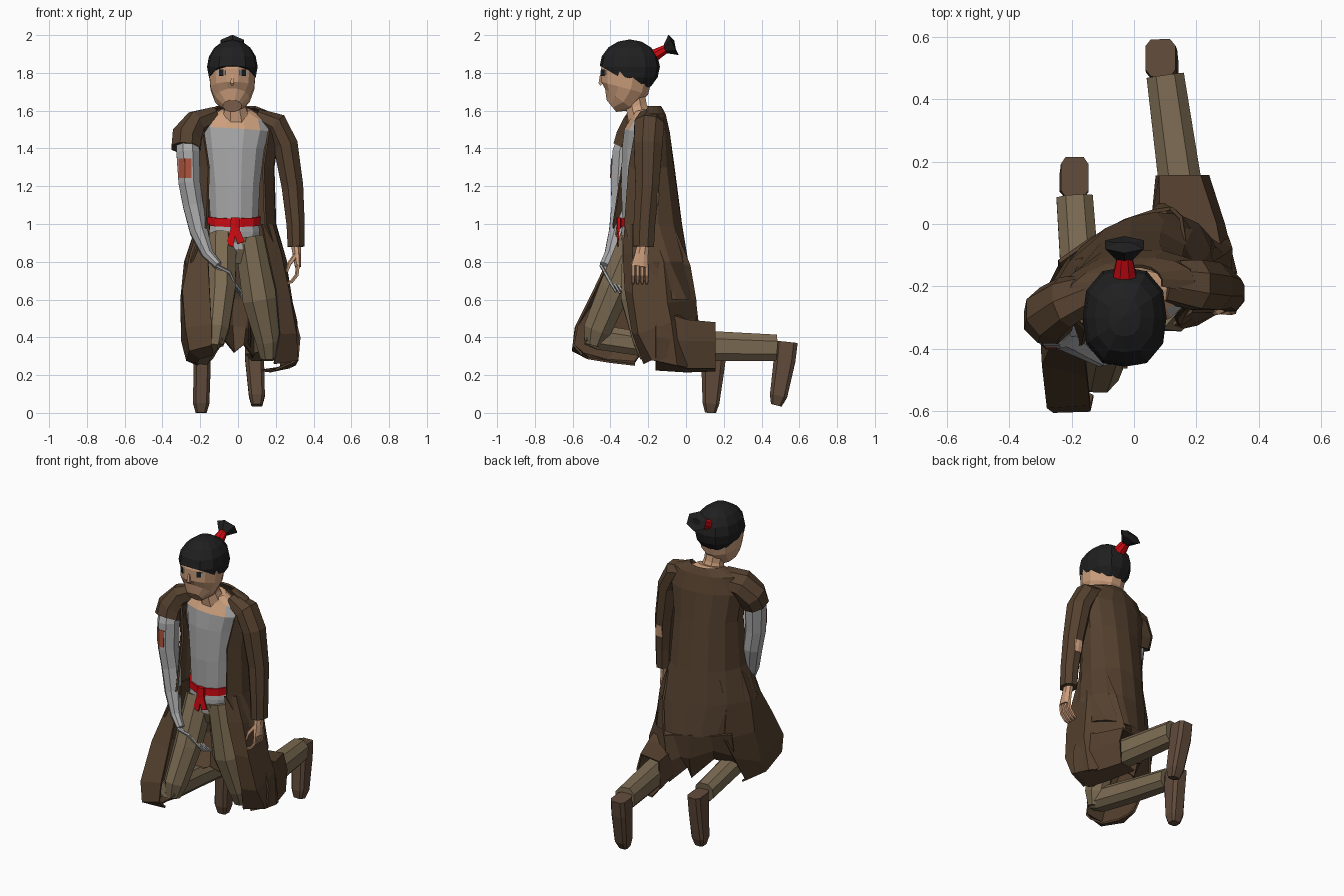
import bpy, bmesh, math
from mathutils import Vector as V
from mathutils.bvhtree import BVHTree


def mat(name, *c):
    m = bpy.data.materials.new(name)
    m.diffuse_color = (*c, 1)
    return m


COAT = mat("coat brown", .09, .052, .028)
BOOT = mat("boot brown", .115, .068, .042)
KHAKI = mat("khaki", .2, .148, .085)
GREY = mat("shirt grey", .4, .4, .4)
SKIN = mat("skin", .6, .34, .2)
HAIR = mat("hair black", .014, .014, .014)
RED = mat("red cloth", .62, .003, .006)
RUST = mat("rust patch", .4, .085, .045)
geo = {}


def build(name, verts, faces, *mats, rule=None, thick=0):
    me = bpy.data.meshes.new(name)
    me.from_pydata([tuple(v) for v in verts], [], faces)
    for m in mats:
        me.materials.append(m)
    bm = bmesh.new()
    bm.from_mesh(me)
    bmesh.ops.recalc_face_normals(bm, faces=bm.faces[:])
    if rule:
        for f in bm.faces:
            f.material_index = rule(f.calc_center_median())
    bm.to_mesh(me)
    bm.free()
    ob = bpy.data.objects.new(name, me)
    bpy.context.collection.objects.link(ob)
    if thick:
        s = ob.modifiers.new("thickness", "SOLIDIFY")
        s.thickness, s.offset = thick, 0
    geo[name] = ([V(v) for v in verts], faces)
    return ob


def tube(name, path, *mats, n=8, phase=0.5, p=1, rule=None):
    """Closed loft through rings (x, y, z, rx, ry) square to the path; p < 1 squares the ring."""
    pts = [V(q[:3]) for q in path]
    verts, k = [], len(path)
    for i, q in enumerate(path):
        t = (pts[min(i + 1, k - 1)] - pts[max(i - 1, 0)]).normalized()
        u = V((1, 0, 0))
        u = (u - t * u.dot(t)).normalized()
        w = t.cross(u)
        for j in range(n):
            a = 2 * math.pi * (j + phase) / n
            c, s = (math.copysign(abs(f) ** p, f) for f in (math.cos(a), math.sin(a)))
            verts.append(pts[i] + u * q[3] * c + w * q[-1] * s)
    faces = [(i * n + j, i * n + (j + 1) % n, (i + 1) * n + (j + 1) % n, (i + 1) * n + j)
             for i in range(k - 1) for j in range(n)]
    faces += [tuple(range(n)), tuple(range((k - 1) * n, k * n))]
    return build(name, verts, faces, *mats, rule=rule)


def sheet(name, rows, m, thick=.012):
    n = len(rows[0])
    faces = [(i * n + j, i * n + j + 1, (i + 1) * n + j + 1, (i + 1) * n + j)
             for i in range(len(rows) - 1) for j in range(n - 1)]
    return build(name, [q for r in rows for q in r], faces, m, thick=thick)


def decal(name, target, x, z, w, h, side, m, lift=.004):
    """Thin plate laid on a part, seen from front (-1) or back (+1)."""
    tree = BVHTree.FromPolygons(*geo[target])
    rows = []
    for k in (-.5, 0, .5):
        row = []
        for j in (-.5, 0, .5):
            hit = tree.ray_cast(V((x + j * w, side * 2, z + k * h)), V((0, -side, 0)))[0]
            row.append(hit + V((0, side * lift, 0)))
        rows.append(row)
    return sheet(name, rows, m, .003)


# Head, nose and eyes
HX = -.03
tube("head", [(HX, y, z, a, b) for z, y, a, b in (
    (1.625, -.395, .05, .042), (1.66, -.352, .095, .098), (1.72, -.325, .12, .134),
    (1.80, -.315, .127, .143), (1.87, -.30, .122, .134), (1.93, -.30, .07, .08))], SKIN, n=12)
tube("nose", [(HX, -.45, 1.79, .008, .008), (HX, -.455, 1.745, .014, .011),
              (HX, -.45, 1.735, .01, .006)], SKIN, n=4)
for s, x in (("right", -.088), ("left", .03)):
    decal(s + "_eye_white", "head", x, 1.80, .04, .024, -1, GREY)
    decal(s + "_pupil", "head", x, 1.80, .022, .034, -1, HAIR, .007)

# Hair cap: squared-off ellipsoid cut by a sloping hairline
bm = bmesh.new()
bmesh.ops.create_uvsphere(bm, u_segments=12, v_segments=8, radius=1)
for v in bm.verts:
    x, y, z = v.co
    r = math.hypot(x, y)
    f = math.sqrt(r / (x ** 4 + y ** 4) ** .25) if r > .01 else 1
    v.co = V((HX + x * f * .134, -.298 + y * f * .16, 1.832 + z * .145))
bmesh.ops.bisect_plane(bm, geom=bm.verts[:] + bm.edges[:] + bm.faces[:], plane_co=(0, -.46, 1.84),
                       plane_no=(0, .15, .26), clear_inner=True)
bmesh.ops.holes_fill(bm, edges=[e for e in bm.edges if e.is_boundary], sides=0)
me = bpy.data.meshes.new("hair_cap")
me.materials.append(HAIR)
bm.to_mesh(me)
bm.free()
bpy.context.collection.objects.link(bpy.data.objects.new("hair_cap", me))
tube("hair_tie", [(HX, -.175, 1.888, .042, .036), (HX, -.105, 1.928, .026, .024)], RED)
tube("topknot", [(HX, -.115, 1.92, .026, .018), (HX, -.066, 1.948, .072, .06),
                 (HX, -.06, 1.948, .03, .02)], HAIR, n=6)

# Neck and torso; the neckline is bare skin
tube("neck", [(-.025, -.28, 1.72, .062, .06), (-.015, -.262, 1.62, .06, .06),
              (-.01, -.24, 1.54, .085, .07)], SKIN)
tube("torso", [(x, y, z, a, b) for z, x, y, a, b in (
    (.86, -.01, -.25, .12, .09), (.95, -.02, -.245, .14, .1), (1.02, -.02, -.24, .132, .1),
    (1.2, -.02, -.235, .14, .112), (1.4, -.02, -.23, .165, .112), (1.5, -.015, -.23, .187, .1),
    (1.56, -.01, -.22, .165, .075), (1.605, -.01, -.23, .08, .055))], GREY, SKIN, n=12,
    rule=lambda c: int(c.z > 1.5 and abs(c.x + .015) < .13))
belt = tube("belt", [(-.02, -.24, .985, .143, .108), (-.02, -.24, 1.03, .143, .108)], RED, n=12)
for v in belt.data.vertices:
    v.co.z += .1 * (v.co.y + .34)
tube("belt_knot", [(-.015, -.355, 1.035, .026, .014), (-.015, -.355, .975, .03, .014)], RED, n=6)
for s, x, z in (("right", -.045, .885), ("left", .015, .9)):
    tube(s + "_belt_tail", [(-.017, -.355, 1.0, .02, .006), (x, -.362, z, .028, .006)], RED, n=4)

# Legs and boots
tube("pelvis", [(-.015, -.25, .93, .142, .1), (-.015, -.25, .86, .13, .09),
                (-.01, -.25, .79, .06, .06)], KHAKI)
tube("right_thigh", [(-.085, -.26, .93, .085, .095), (-.09, -.38, .65, .082, .09),
                     (-.112, -.47, .44, .068, .08), (-.12, -.49, .36, .045, .05)], KHAKI)
tube("right_shin", [(-.13, -.53, .41, .05, .05), (-.14, -.46, .40, .065, .07),
                    (-.17, -.2, .36, .066, .068), (-.19, .085, .315, .062, .062)], KHAKI, p=.8)
tube("left_thigh", [(.06, -.25, .93, .085, .095), (.115, -.26, .6, .098, .09),
                    (.16, -.215, .38, .07, .07), (.165, -.2, .29, .05, .045)], KHAKI)
tube("left_shin", [(.165, -.22, .35, .06, .06), (.152, .1, .355, .074, .085),
                   (.1, .475, .345, .064, .074)], KHAKI, p=.8)
tube("left_boot", [(.085, .532, .375, .05, .062), (.088, .522, .28, .052, .06),
                   (.1, .49, .09, .044, .048), (.1, .478, .04, .03, .03)], BOOT, p=.5)
tube("right_boot", [(-.19, .15, .33, .046, .068), (-.19, .143, .24, .047, .064),
                    (-.195, .132, .05, .045, .046), (-.195, .13, 0, .03, .03)], BOOT, p=.5)

# Right arm in a grey sleeve, with fingers hooked over the thigh
tube("right_arm", [(-.27, -.3, 1.47, .06, .06), (-.265, -.325, 1.38, .066, .07),
                   (-.258, -.335, 1.22, .062, .068), (-.238, -.335, 1.1, .058, .064),
                   (-.208, -.36, .96, .05, .052), (-.16, -.4, .84, .032, .034),
                   (-.105, -.43, .78, .022, .03)], GREY)
decal("arm_patch", "right_arm", -.28, 1.295, .066, .105, -1, RUST)
for i in range(4):
    y, z = -.45 + i * .022, .78 - i * .008
    tube(f"right_finger_{i}", [(-.115, y, z, .009, .009), (-.045, y + .02, z - .035, .009, .009),
                               (-.02, y + .05, z - .09, .008, .008),
                               (.02, y + .08, z - .14, .006, .006)], GREY, n=5)

# Left hand
tube("left_hand", [(.305, -.225, .9, .028, .034), (.312, -.235, .84, .024, .038),
                   (.318, -.245, .775, .018, .048)], SKIN)
for i in range(4):
    y = -.28 + i * .024
    tube(f"left_finger_{i}", [(.318, y, .785, .011, .012), (.312, y, .73, .011, .012),
                              (.285, y, .695, .01, .01), (.262, y, .685, .007, .007)], SKIN, n=5)
tube("left_thumb", [(.31, -.26, .84, .014, .014), (.272, -.28, .79, .012, .012),
                    (.258, -.285, .745, .007, .007)], SKIN, n=5)

# Sleeves
tube("left_sleeve", [(.1, -.185, 1.56, .05, .07), (.2, -.195, 1.525, .07, .085),
                     (.252, -.2, 1.42, .07, .082), (.288, -.205, 1.2, .062, .068),
                     (.305, -.22, 1.0, .052, .062), (.308, -.225, .88, .049, .06)], COAT)
decal("elbow_hole", "left_sleeve", .297, 1.13, .05, .075, 1, SKIN)
tube("right_sleeve", [(-.12, -.215, 1.56, .05, .07), (-.22, -.25, 1.53, .07, .09),
                      (-.27, -.285, 1.46, .086, .092), (-.275, -.31, 1.4, .083, .085)], COAT)

# Coat body: open arcs round the back, with the right shoulder turned forward
rows = []
for z, cy, rx, ry, deg, skew in (
        (1.62, -.2, .1, .065, 100, .13), (1.58, -.205, .2, .09, 112, .13),
        (1.48, -.21, .23, .12, 132, .13), (1.3, -.215, .2, .15, 134, .13),
        (1.0, -.22, .21, .195, 133, .2), (.8, -.225, .265, .225, 118, .26),
        (.6, -.23, .28, .25, 82, .32)):
    row = []
    for i in range(11):
        a = math.radians(deg * (i - 5) / 5)
        x = -.01 + rx * math.sin(a)
        row.append((x, cy + ry * math.cos(a) + skew * x, z))
    rows.append(row)
sheet("coat_body", rows, COAT)

# Coat skirts draped over each leg, listed front edge to back edge
sheet("right_skirt", [
    [(-.15, -.36, 1.0), (-.2, -.33, 1.0), (-.22, -.24, .98), (-.16, -.11, .95)],
    [(-.16, -.39, .85), (-.25, -.36, .84), (-.28, -.25, .8), (-.2, -.12, .78)],
    [(-.15, -.485, .65), (-.29, -.45, .65), (-.3, -.26, .6), (-.2, -.1, .58)],
    [(-.14, -.575, .47), (-.275, -.585, .45), (-.295, -.33, .38), (-.24, -.14, .46)],
    [(-.14, -.595, .36), (-.255, -.6, .33), (-.27, -.42, .28), (-.23, -.27, .27)],
    [(-.13, -.55, .31), (-.2, -.52, .29), (-.22, -.4, .27), (-.21, -.27, .255)]], COAT)
sheet("left_skirt", [
    [(.125, -.32, 1.0), (.18, -.28, 1.0), (.2, -.18, .98), (.16, -.05, .95)],
    [(.155, -.33, .85), (.225, -.28, .84), (.25, -.12, .8), (.15, .02, .78)],
    [(.2, -.32, .65), (.27, -.28, .63), (.285, -.1, .58), (.12, .05, .6)],
    [(.22, -.28, .42), (.305, -.25, .42), (.31, -.08, .48), (.1, .05, .5)],
    [(.19, -.22, .26), (.315, -.18, .28), (.3, -.05, .25), (.28, .0, .24)]], COAT)
sheet("left_shin_drape", [[(x, y, z) for x, z in r] for y, r in (
    (-.16, ((.06, .5), (.11, .6), (.29, .54), (.325, .4), (.315, .28), (.2, .23))),
    (0, ((.06, .36), (.085, .49), (.26, .49), (.285, .38), (.27, .24), (.17, .22))),
    (.155, ((.075, .29), (.085, .46), (.21, .475), (.235, .38), (.225, .24), (.13, .225))))], COAT)

# Loose folds hanging between the legs
sheet("back_fold", [
    [(-.24, -.12, .62), (-.14, -.05, .61), (-.03, .01, .61), (.06, .04, .6), (.12, .05, .58)],
    [(-.24, -.15, .47), (-.13, -.09, .5), (-.03, .01, .46), (.04, .0, .45), (.09, .07, .42)],
    [(-.22, -.22, .38), (-.1, -.14, .42), (-.02, -.03, .32), (.03, -.06, .36), (.08, .06, .3)]], COAT)
